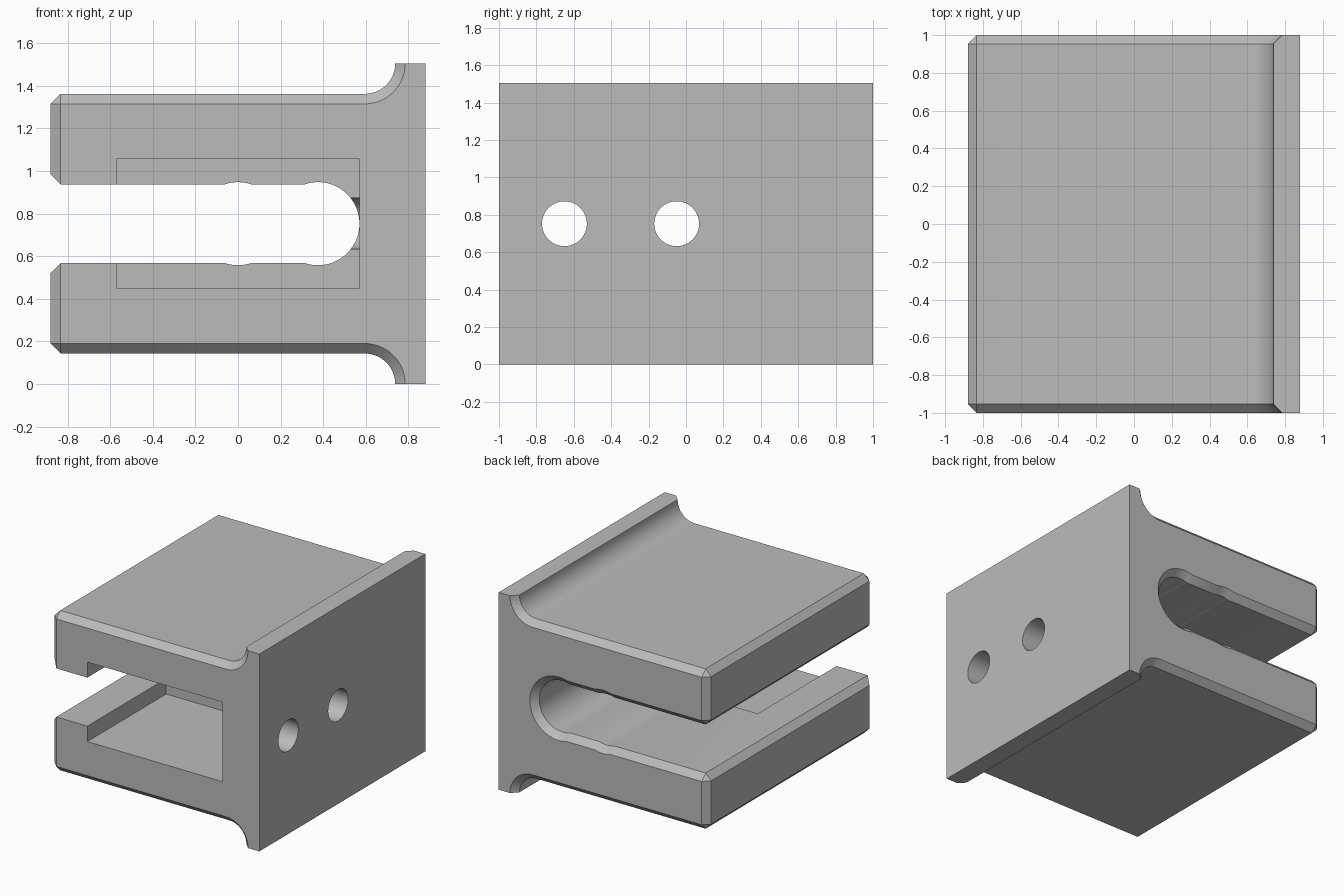
import bpy, bmesh
from math import sin, cos, pi, sqrt, asin
from mathutils import Matrix

if "Cube" in bpy.data.objects:
    bpy.data.objects.remove(bpy.data.objects["Cube"])

MID = 0.7525       # height of the plane of symmetry
CH = 0.047         # chamfer width
STEPS = 20

grey = bpy.data.materials.new("machined_grey")
grey.use_nodes = True
grey.diffuse_color = (0.5, 0.5, 0.5, 1)
grey.node_tree.nodes["Principled BSDF"].inputs["Base Color"].default_value = (0.5, 0.5, 0.5, 1)


def arc(cx, cz, r, a0, a1, n=STEPS):
    return [(cx + r * cos(a0 + (a1 - a0) * i / n), cz + r * sin(a0 + (a1 - a0) * i / n))
            for i in range(n + 1)]


def section(outer, slot):
    """Closed x-z outline; outer and slot say how far each edge is chamfered back."""
    r, h = 0.195 + slot, 0.185 + slot
    a = asin(h / r)
    half = [(0.88, MID)]
    # flange top and its concave fillet down to the arm
    half += arc(0.595, MID, 0.143 + outer, 0, -pi / 2)
    # arm tip with cut corners
    top = MID - 0.143
    half += [(-0.88 + CH, top - outer), (-0.88 + outer, top - CH),
             (-0.88 + outer, 0.185 + CH - outer + slot), (-0.88 + CH, h)]
    # slot with a shallow relief and a round end
    half += arc(0, 0, r, pi - a, a, 8)
    half += arc(0.375, 0, r, pi - a, 0, STEPS * 2)
    return half + [(x, -z) for x, z in reversed(half[:-1])]


def new_object(name, bm):
    mesh = bpy.data.meshes.new(name)
    bm.to_mesh(mesh)
    bm.free()
    mesh.materials.append(grey)
    obj = bpy.data.objects.new(name, mesh)
    bpy.context.collection.objects.link(obj)
    return obj


# Slotted body: chamfered outlines joined along y
bm = bmesh.new()
loops = []
for y, outer, slot in ((-1, CH, 0), (-1 + CH, 0, 0), (1 - CH, 0, 0), (1, CH, CH)):
    loops.append([bm.verts.new((x, y, z + MID)) for x, z in section(outer, slot)])
for near, far in zip(loops, loops[1:]):
    for i in range(len(near)):
        j = (i + 1) % len(near)
        bm.faces.new((near[i], near[j], far[j], far[i]))
bm.faces.new(loops[0])
bm.faces.new(loops[-1])
bmesh.ops.remove_doubles(bm, verts=bm.verts, dist=1e-5)
bmesh.ops.recalc_face_normals(bm, faces=bm.faces)
body = new_object("slotted_clamp_body", bm)

# Pocket cutter, open at the front
bm = bmesh.new()
bmesh.ops.create_cube(bm, size=1, matrix=Matrix.Translation((0, -0.55, MID))
                      @ Matrix.Diagonal((1.142, 1.0, 0.606, 1)))
cutters = [new_object("pocket_cutter", bm)]

# Two bolt holes through the flange
for y in (-0.65, -0.05):
    bm = bmesh.new()
    bmesh.ops.create_cone(bm, cap_ends=True, segments=48, radius1=0.12, radius2=0.12, depth=0.6,
                          matrix=Matrix.Translation((0.7, y, MID)) @ Matrix.Rotation(pi / 2, 4, 'Y'))
    cutters.append(new_object("bolt_hole_cutter", bm))

bpy.ops.object.select_all(action='DESELECT')
body.select_set(True)
bpy.context.view_layer.objects.active = body
for cutter in cutters:
    mod = body.modifiers.new(cutter.name, 'BOOLEAN')
    mod.operation = 'DIFFERENCE'
    mod.solver = 'EXACT'
    mod.object = cutter
    bpy.ops.object.modifier_apply(modifier=mod.name)
    bpy.data.objects.remove(cutter)

bpy.ops.object.shade_smooth_by_angle(angle=pi / 6)
